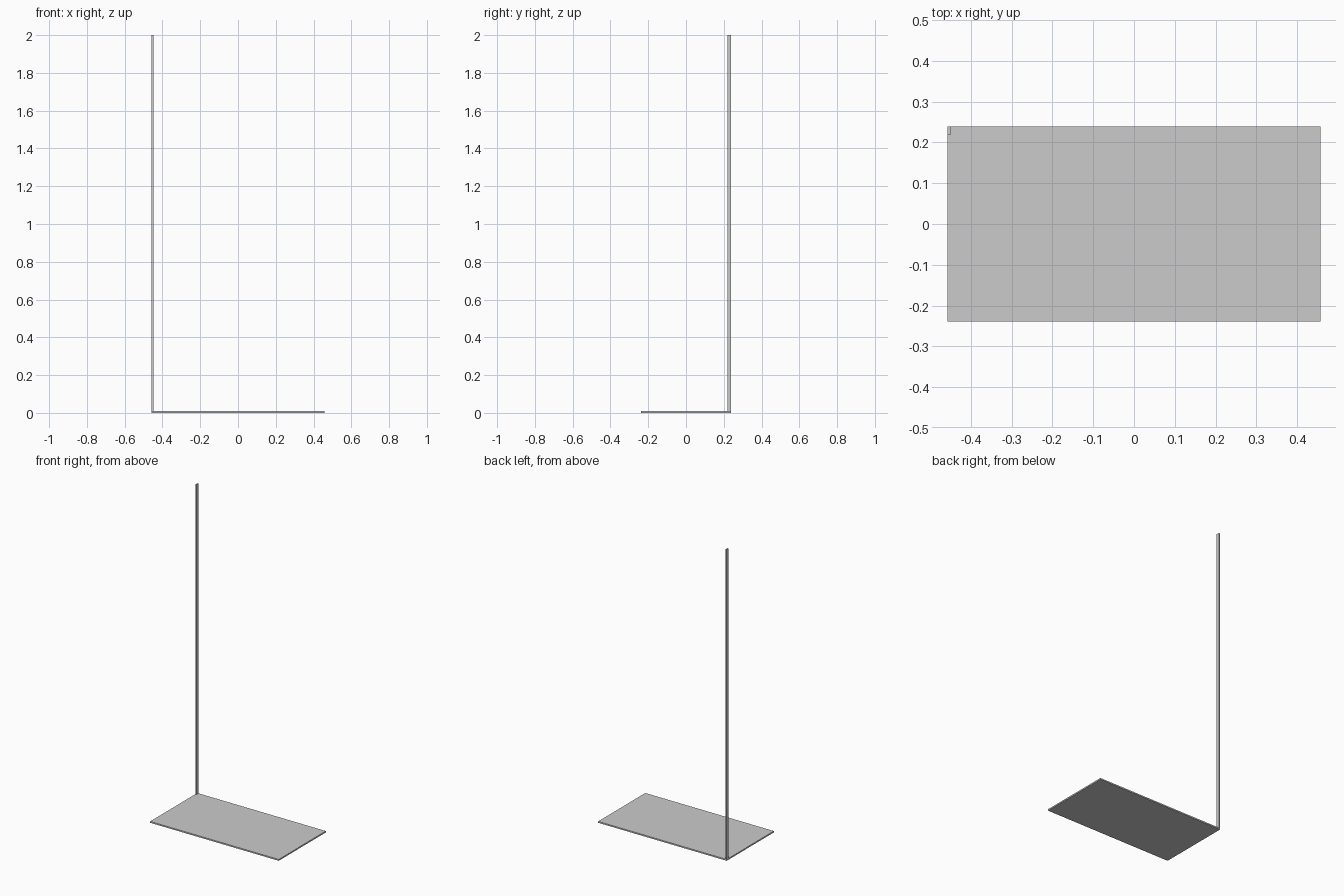
import bpy

if "Cube" in bpy.data.objects:
    bpy.data.objects.remove(bpy.data.objects["Cube"])

HALF_X, HALF_Y = 0.457, 0.239   # base plate half sizes
PLATE_T = 0.009                 # plate thickness
POST_X, POST_Y = 0.009, 0.02    # post cross-section
TOP = 2.0


def box(name, lo, hi):
    """Axis-aligned box between two corners."""
    centre = [(a + b) / 2 for a, b in zip(lo, hi)]
    bpy.ops.mesh.primitive_cube_add(size=1, location=centre)
    obj = bpy.context.object
    obj.name = name
    obj.scale = [b - a for a, b in zip(lo, hi)]
    bpy.ops.object.transform_apply(location=False, rotation=False, scale=True)
    return obj


# Thin rectangular base
box("base_plate", (-HALF_X, -HALF_Y, 0), (HALF_X, HALF_Y, PLATE_T))

# Tall flat post standing on the back left corner
box("corner_post", (-HALF_X, HALF_Y - POST_Y, PLATE_T),
    (-HALF_X + POST_X, HALF_Y, TOP))
